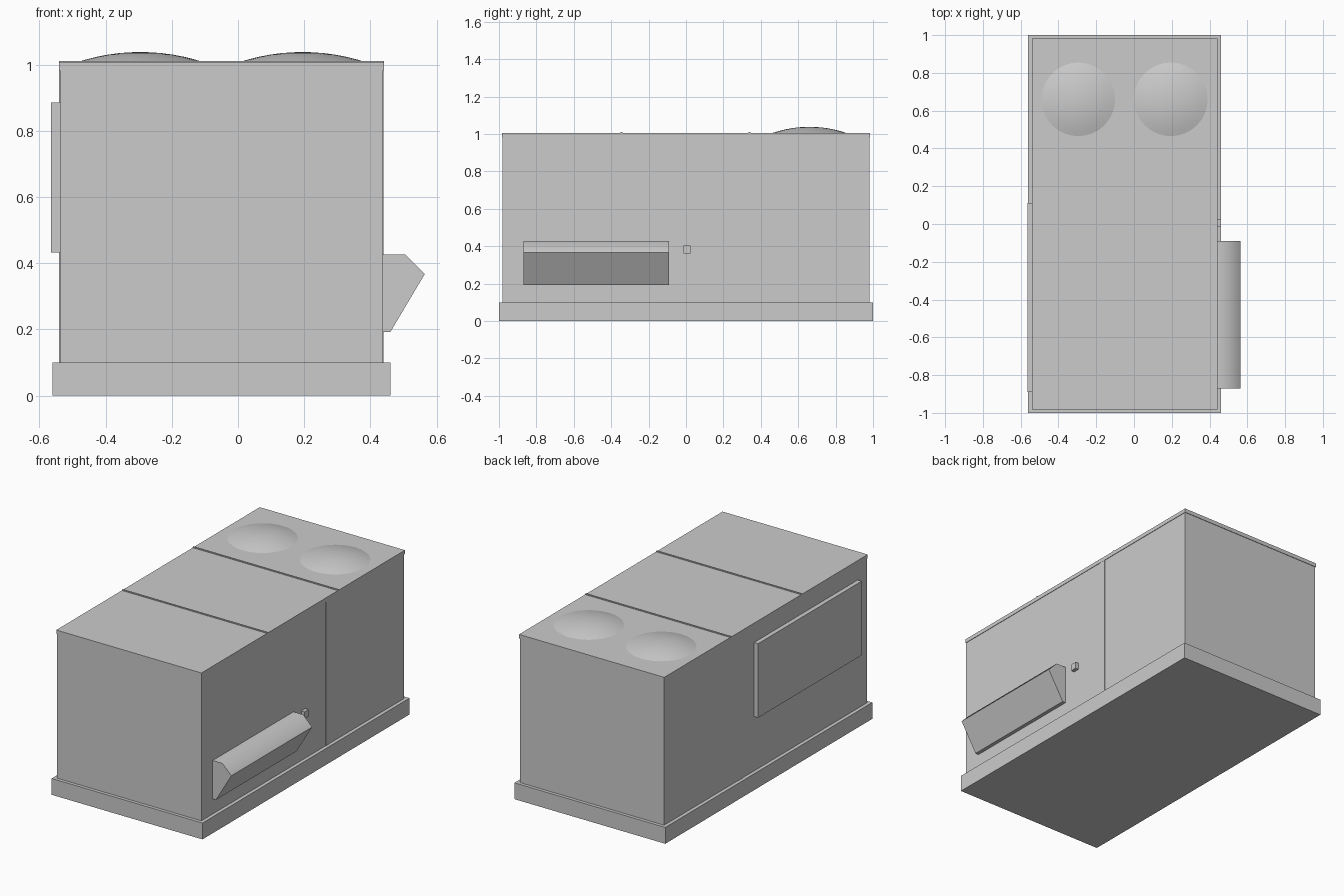
import bpy, bmesh, math

if "Cube" in bpy.data.objects:
    bpy.data.objects.remove(bpy.data.objects["Cube"])


def finish(name, bm, angle=None):
    bmesh.ops.recalc_face_normals(bm, faces=bm.faces)
    mesh = bpy.data.meshes.new(name)
    bm.to_mesh(mesh)
    bm.free()
    ob = bpy.data.objects.new(name, mesh)
    bpy.context.collection.objects.link(ob)
    if angle:
        bpy.ops.object.select_all(action='DESELECT')
        ob.select_set(True)
        bpy.context.view_layer.objects.active = ob
        bpy.ops.object.shade_smooth_by_angle(angle=math.radians(angle))
    return ob


def box(name, x, y, z):
    bm = bmesh.new()
    bmesh.ops.create_cube(bm, size=1)
    for v in bm.verts:
        v.co = [(a + b) / 2 + c * (b - a) for c, (a, b) in zip(v.co, (x, y, z))]
    return finish(name, bm)


def extrude_y(name, profile, y0, y1, angle):
    bm = bmesh.new()
    face = bm.faces.new([bm.verts.new((x, y0, z)) for x, z in profile])
    ext = bmesh.ops.extrude_face_region(bm, geom=[face], use_keep_orig=True)
    for v in ext['geom']:
        if isinstance(v, bmesh.types.BMVert):
            v.co.y = y1
    return finish(name, bm, angle)


def dome(name, cx, cy, z, radius, height, sides=32, rings=6):
    R = (radius ** 2 + height ** 2) / (2 * height)
    top = math.asin(radius / R)
    bm = bmesh.new()
    prof = [bm.verts.new((cx + R * math.sin(top * i / rings), cy,
                          z + height - R + R * math.cos(top * i / rings)))
            for i in range(rings + 1)]
    edges = [bm.edges.new(p) for p in zip(prof, prof[1:])]
    bmesh.ops.spin(bm, geom=prof + edges, cent=(cx, cy, 0), axis=(0, 0, 1),
                   angle=math.tau, steps=sides, use_duplicate=False)
    bmesh.ops.remove_doubles(bm, verts=bm.verts, dist=1e-5)
    return finish(name, bm, 40)


# Base curb, cabinet and lid
box("base_curb", (-0.56, 0.46), (-1, 1), (0, 0.1))
box("cabinet", (-0.538, 0.438), (-0.98, 0.98), (0.1, 0.983))
box("lid", (-0.541, 0.441), (-0.983, 0.983), (0.982, 1.006))

# Roof seams
for i, y in enumerate((-0.345, 0.34)):
    box(f"roof_seam_{i}", (-0.541, 0.441), (y - 0.005, y + 0.005), (1.004, 1.011))

# Corner posts on both sides
for side, x in (("right", (0.43, 0.44)), ("left", (-0.54, -0.53))):
    box(f"{side}_post", x, (0.22, 0.262), (0.1, 0.982))

# Fan domes
for i, x in enumerate((-0.295, 0.195)):
    dome(f"fan_dome_{i}", x, 0.66, 1.006, 0.195, 0.032)

# Left side panel
box("side_panel", (-0.565, -0.535), (-0.89, 0.11), (0.432, 0.885))

# Air intake hood and latch
extrude_y("intake_hood", [(0.435, 0.427), (0.504, 0.427), (0.564, 0.367),
                          (0.46, 0.192), (0.435, 0.192)], -0.87, -0.09, 50)
box("latch", (0.435, 0.46), (-0.013, 0.025), (0.362, 0.403))
